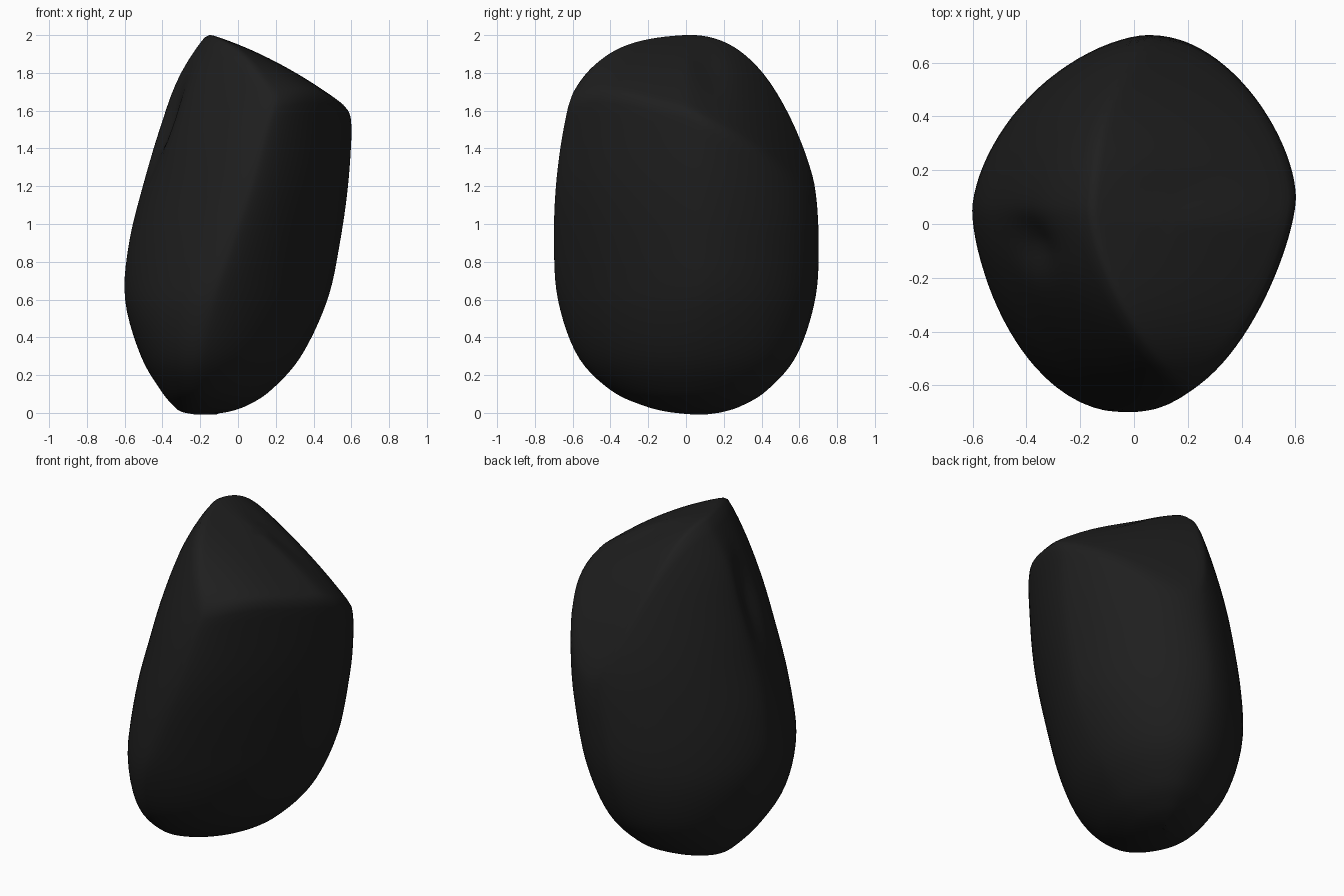
import bpy
import bmesh
from math import sin, cos, pi, exp

default_cube = bpy.data.objects.get("Cube")
if default_cube:
    bpy.data.objects.remove(default_cube, do_unlink=True)

SEGMENTS, ROWS, CAP_ROWS = 96, 48, 16

# Body stations: height, left x, right x, front y, back y, x of the front ridge
STATIONS = [
    (-.008, -.23, -.15, .03, .11, -.2),
    (.006, -.3, -.05, -.1, .2, -.2),
    (.04, -.345, .05, -.23, .3, -.2),
    (.12, -.41, .175, -.4, .43, -.2),
    (.3, -.515, .335, -.575, .585, -.19),
    (.6, -.6, .475, -.68, .685, -.13),
    (.9, -.578, .54, -.7, .703, -.03),
    (1.2, -.505, .583, -.69, .683, .07),
    (1.5, -.42, .603, -.65, .61, .15),
    (1.8, -.305, .61, -.58, .51, .24),
    (2.1, -.1, .6, -.48, .4, .3),
]
LAST = len(STATIONS) - 1

# Roundness of each quarter, keyed by (towards right side, towards back),
# with the extra fullness it gains near the base
ROUNDNESS = {(True, True): (1.85, .3), (False, True): (1.64, .35),
             (False, False): (1.62, .5), (True, False): (1.45, .3)}


def station(u):
    """Smoothly interpolated body station at position u."""
    i = min(int(u), LAST - 1)
    t = u - i
    rows = [STATIONS[max(0, min(LAST, i + k))] for k in (-1, 0, 1, 2)]
    return [b + t / 2 * (c - a + t * (2 * a - 5 * b + 4 * c - d
                                      + t * (3 * (b - c) + d - a)))
            for a, b, c, d in zip(*rows)]


def body_point(angle, u):
    """Point on the side of the stone: four rounded quarter arcs per level."""
    z, left, right, front, back, ridge = station(u)
    ca, sa = cos(angle), sin(angle)
    mid_x = ridge if sa < 0 else min(.08, (left + right) / 2 + .08)
    mid_y = .1 if ca > 0 else .05
    base, extra = ROUNDNESS[ca > 0, sa > 0]
    power = 2 / (base + extra * max(0, 1 - z / .7))
    reach_x = (right if ca > 0 else left) - mid_x
    reach_y = (back if sa > 0 else front) - mid_y
    return (mid_x + reach_x * abs(ca) ** power,
            mid_y + reach_y * abs(sa) ** power, z)


def top_height(x, y):
    """Sloping, gently domed top facet."""
    run = max(0, x + .15)
    if y > 0:
        fall = 1.5 * y ** 2.4 + .52 * run * y
    else:
        fall = 1.3 * y ** 4
    hollow = .02 * exp(-((x - .2) / .2) ** 2 - ((y - .13) / .08) ** 2)
    return 2.004 - .31 * run - .3 * run * run - fall - hollow


def rim_position(angle):
    """Where a side column meets the top facet."""
    low, high = 0, LAST
    for _ in range(30):
        u = (low + high) / 2
        x, y, z = body_point(angle, u)
        if z < top_height(x, y):
            low = u
        else:
            high = u
    return low


def dented(p):
    """Shallow hollow high on the narrow side."""
    x, y, z = p
    if x < 0:
        x += .055 * exp(-((y + .07) / .08) ** 2 - ((z - 1.53) / .2) ** 2)
    return x, y, z


# Stone: side columns up to the rim, then shrinking rings over the top
bm = bmesh.new()
angles = [2 * pi * k / SEGMENTS for k in range(SEGMENTS)]
rims = [rim_position(a) for a in angles]
rings = []
for r in range(ROWS + 1):
    rings.append([bm.verts.new(dented(body_point(a, u * r / ROWS)))
                  for a, u in zip(angles, rims)])
rim_points = [v.co.copy() for v in rings[-1]]
centre_x, centre_y = .12, .02
for r in range(1, CAP_ROWS):
    s = 1 - r / CAP_ROWS
    ring = []
    for p in rim_points:
        x = centre_x + (p.x - centre_x) * s
        y = centre_y + (p.y - centre_y) * s
        ring.append(bm.verts.new((x, y, top_height(x, y))))
    rings.append(ring)

for lower, upper in zip(rings, rings[1:]):
    for k in range(SEGMENTS):
        n = (k + 1) % SEGMENTS
        bm.faces.new((lower[k], lower[n], upper[n], upper[k]))
bm.faces.new(rings[0][::-1])
bm.faces.new(rings[-1])
bmesh.ops.recalc_face_normals(bm, faces=bm.faces)

mesh = bpy.data.meshes.new("stone")
bm.to_mesh(mesh)
bm.free()
mesh.shade_smooth()
stone = bpy.data.objects.new("stone", mesh)
bpy.context.collection.objects.link(stone)

# Soften the worn edges
soften = stone.modifiers.new("worn_edges", 'SMOOTH')
soften.factor = .5
soften.iterations = 4

# Colour
charcoal = bpy.data.materials.new("charcoal")
charcoal.use_nodes = True
colour = (.0135, .0135, .0135, 1)
charcoal.diffuse_color = colour
shader = charcoal.node_tree.nodes["Principled BSDF"]
shader.inputs["Base Color"].default_value = colour
shader.inputs["Roughness"].default_value = .8
mesh.materials.append(charcoal)
